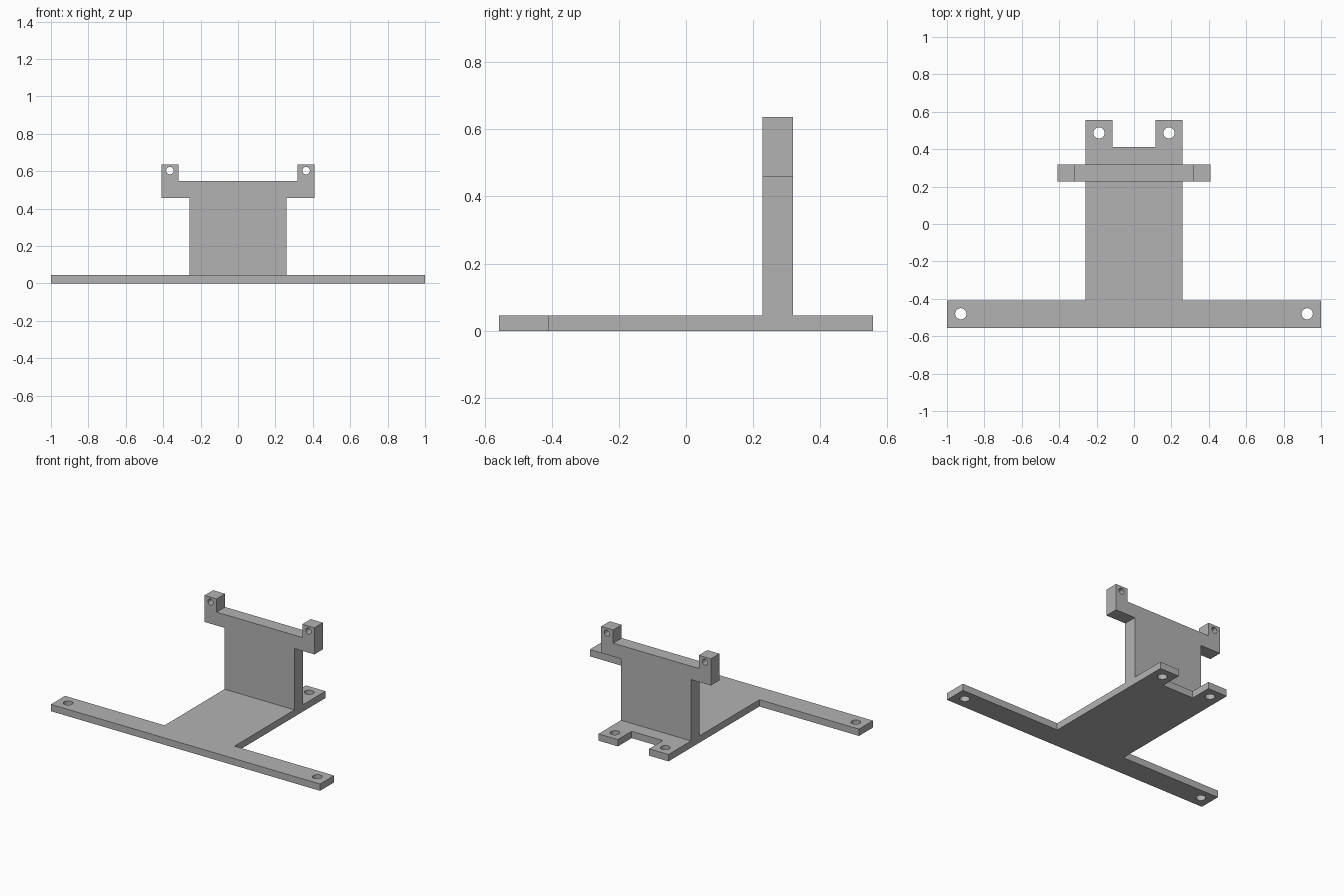
import bpy
import bmesh
from math import cos, sin, tau, radians
from mathutils import Matrix, Vector

cube = bpy.data.objects.get("Cube")
if cube:
    bpy.data.objects.remove(cube, do_unlink=True)

# Single grey material
grey = bpy.data.materials.new("plain grey")
grey.use_nodes = True
colour = (0.45, 0.45, 0.45, 1)
grey.diffuse_color = colour
grey.node_tree.nodes["Principled BSDF"].inputs["Base Color"].default_value = colour


def mirrored(half):
    """Close a right-hand profile with its reflection across x = 0."""
    return half + [(-x, y) for x, y in reversed(half)]


def circle(cx, cy, r, n=32):
    return [(cx + r * cos(tau * i / n), cy + r * sin(tau * i / n)) for i in range(n)]


def plate(name, half, holes, thickness, matrix):
    """Extrude a symmetric outline with pairs of round holes."""
    loops = [mirrored(half)]
    for x, y, r in holes:
        loops += [circle(s * x, y, r) for s in (-1, 1)]
    bm = bmesh.new()
    for loop in loops:
        verts = [bm.verts.new((x, y, 0)) for x, y in loop]
        for a, b in zip(verts, verts[1:] + verts[:1]):
            bm.edges.new((a, b))
    bmesh.ops.triangle_fill(bm, use_beauty=True, use_dissolve=False, edges=bm.edges[:])
    ext = bmesh.ops.extrude_face_region(bm, geom=bm.faces[:], use_keep_orig=True)
    top = [v for v in ext["geom"] if isinstance(v, bmesh.types.BMVert)]
    bmesh.ops.translate(bm, verts=top, vec=Vector((0, 0, thickness)))
    bmesh.ops.recalc_face_normals(bm, faces=bm.faces[:])
    bm.transform(matrix)
    mesh = bpy.data.meshes.new(name)
    bm.to_mesh(mesh)
    bm.free()
    mesh.materials.append(grey)
    obj = bpy.data.objects.new(name, mesh)
    bpy.context.collection.objects.link(obj)
    return obj


BASE = 0.046

# T-shaped base with a notched rear edge and four screw holes
plate("base_plate",
      [(1, -0.557), (1, -0.408), (0.26, -0.408), (0.26, 0.557),
       (0.116, 0.557), (0.116, 0.411)],
      [(0.926, -0.48, 0.03), (0.187, 0.487, 0.03)],
      BASE, Matrix.Identity(4))

# Upright bracket with two raised, drilled ears
plate("upright_bracket",
      [(0.26, BASE), (0.26, 0.458), (0.408, 0.458), (0.408, 0.637),
       (0.318, 0.637), (0.318, 0.548)],
      [(0.364, 0.603, 0.02)],
      0.09, Matrix.Translation((0, 0.318, 0)) @ Matrix.Rotation(radians(90), 4, "X"))
